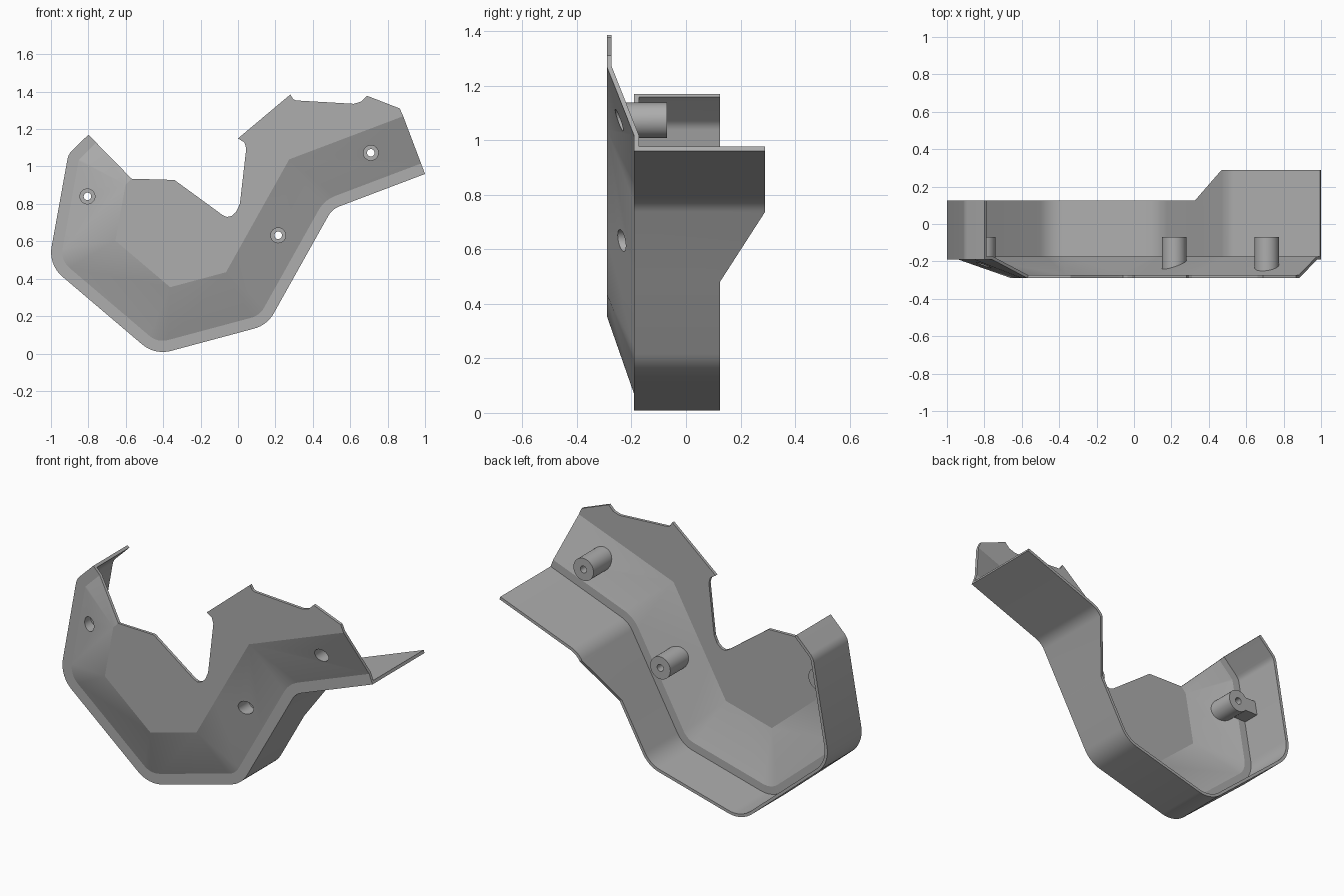
import bpy, bmesh, math
from mathutils import Vector

cube = bpy.data.objects.get("Cube")
if cube:
    bpy.data.objects.remove(cube)

# One grey plastic for everything
grey = bpy.data.materials.new("grey_plastic")
grey.use_nodes = True
COLOUR = (0.42, 0.42, 0.42, 1)
grey.diffuse_color = COLOUR
grey.node_tree.nodes["Principled BSDF"].inputs["Base Color"].default_value = COLOUR

FRONT, RIM, SHEET = -0.29, -0.19, 0.017   # face depth, rim depth, thickness
BAND, INSET = 0.06, 0.33                  # flat band width, flat face offset


def make_object(name, bm):
    mesh = bpy.data.meshes.new(name)
    bm.to_mesh(mesh)
    bm.free()
    mesh.materials.append(grey)
    obj = bpy.data.objects.new(name, mesh)
    bpy.context.collection.objects.link(obj)
    return obj


def activate(obj):
    bpy.ops.object.select_all(action='DESELECT')
    obj.select_set(True)
    bpy.context.view_layer.objects.active = obj


def smooth(obj):
    activate(obj)
    bpy.ops.object.shade_smooth_by_angle(angle=math.radians(15))


# Lower outline as sharp corners (x, z) with a fillet radius; negative is concave
corners = [(-0.8, 1.17, 0), (-0.907, 1.065, 0.08), (-1.014, 0.475, 0.17),
           (-0.4445, -0.009, 0.17), (0.156, 0.152, 0.17), (0.34, 0.481, 0),
           (0.503, 0.772, -0.11), (1.0, 0.96, 0)]
points = [Vector(c[:2]) for c in corners]
normals = []                              # inward normal of each outline segment
for a, b in zip(points, points[1:]):
    d = (b - a).normalized()
    normals.append(Vector((-d.y, d.x)))


def wall_back(x):
    t = min(max((x - 0.34) / 0.143, 0), 1)
    return 0.125 + 0.165 * t


def slope_depth(x, z):
    """Depth of the sloped border at a point, from the nearest outline segment."""
    p = Vector((x, z))
    dist = []
    for a, b, n in zip(points, points[1:], normals):
        t = (p - a).dot(b - a) / (b - a).length_squared
        if 0 <= t <= 1 and (p - a).dot(n) > 0:
            dist.append((p - a).dot(n))
    t = (min(dist) - BAND) / (INSET - BAND)
    return RIM + (FRONT - RIM) * min(max(t, 0), 1)


# Shell: rear wall, flat band, sloped border and flat face
bm = bmesh.new()
columns, flat = [], []
for i, (p, c) in enumerate(zip(points, corners)):
    n0, n1 = normals[max(i - 1, 0)], normals[min(i, len(normals) - 1)]
    mitre = (n0 + n1) / (1 + n0.dot(n1))
    f = p + mitre * INSET
    apex = bm.verts.new((f.x, FRONT, f.y))
    flat.append(apex)
    radius = c[2]
    centre = p + mitre * radius
    steps = 8 if radius else 0
    for k in range(steps + 1):
        n = n0.lerp(n1, k / steps).normalized() if steps else mitre
        o = centre - n * radius
        s = centre - n * (radius - BAND)
        columns.append([bm.verts.new((o.x, wall_back(o.x), o.y)),
                        bm.verts.new((o.x, RIM, o.y)),
                        bm.verts.new((s.x, RIM, s.y)), apex])
for a, b in zip(columns, columns[1:]):
    for k in range(3):
        quad = [a[k], b[k], b[k + 1], a[k + 1]]
        bm.faces.new(list(dict.fromkeys(quad)))

# Upper cut edge of the flat face, from right to left
cut_edge = [(0.865, 1.31), (0.69, 1.378), (0.66, 1.348), (0.62, 1.335),
            (0.31, 1.353), (0.295, 1.36), (0.28, 1.385), (0, 1.15),
            (0.035, 1.128), (0.044, 1.095), (0.01, 0.8), (-0.01, 0.757),
            (-0.035, 0.735), (-0.06, 0.73), (-0.085, 0.742), (-0.34, 0.928)]
bm.faces.new(flat + [bm.verts.new((x, FRONT, z)) for x, z in cut_edge])
shell = make_object("cover_shell", bm)
solid = shell.modifiers.new("thickness", 'SOLIDIFY')
solid.thickness = SHEET
solid.offset = -1
solid.use_even_offset = True

# Screw bosses: hollow posts whose front follows the sloped border
BOSS_R, BORE_R, HOLE_R, BOSS_END, BORE_FLOOR = 0.065, 0.04, 0.02, -0.07, -0.15
SIDES = 32
bosses = {"left_boss": (0.71, 1.073), "middle_boss": (0.215, 0.632),
          "right_boss": (-0.805, 0.84)}
for name, (cx, cz) in bosses.items():
    bm = bmesh.new()
    rings = []
    for r, y in ((BOSS_R, None), (BOSS_R, BOSS_END), (HOLE_R, BOSS_END),
                 (HOLE_R, BORE_FLOOR), (BORE_R, BORE_FLOOR), (BORE_R, None)):
        ring = []
        for k in range(SIDES):
            a = math.tau * k / SIDES
            x, z = cx + r * math.cos(a), cz + r * math.sin(a)
            depth = slope_depth(x, z) + 0.01 if y is None else y
            ring.append(bm.verts.new((x, depth, z)))
        rings.append(ring)
    for a, b in zip(rings, rings[1:] + rings[:1]):
        for k in range(SIDES):
            j = (k + 1) % SIDES
            bm.faces.new((a[k], a[j], b[j], b[k]))
    bmesh.ops.recalc_face_normals(bm, faces=bm.faces)
    smooth(make_object(name, bm))

    # Cutter that opens the shell in front of the boss
    bpy.ops.mesh.primitive_cylinder_add(vertices=SIDES, radius=BORE_R, depth=0.3,
                                        location=(cx, -0.25, cz),
                                        rotation=(math.pi / 2, 0, 0))
    cutter = bpy.context.object
    cutter.name = name + "_cutter"
    cutter.hide_render = True
    hole = shell.modifiers.new(name + "_hole", 'BOOLEAN')
    hole.operation = 'DIFFERENCE'
    hole.object = cutter
    hole.solver = 'EXACT'
    activate(shell)
    for m in [m.name for m in shell.modifiers]:
        bpy.ops.object.modifier_apply(modifier=m)
    bpy.data.objects.remove(cutter)
smooth(shell)

# Rib tying the outer boss to the side wall
bm = bmesh.new()
bmesh.ops.create_cube(bm, size=1)
for v in bm.verts:
    v.co = (-0.895 + 0.09 * v.co.x, -0.12 + 0.1 * v.co.y, 0.84 + 0.08 * v.co.z)
make_object("boss_rib", bm)
